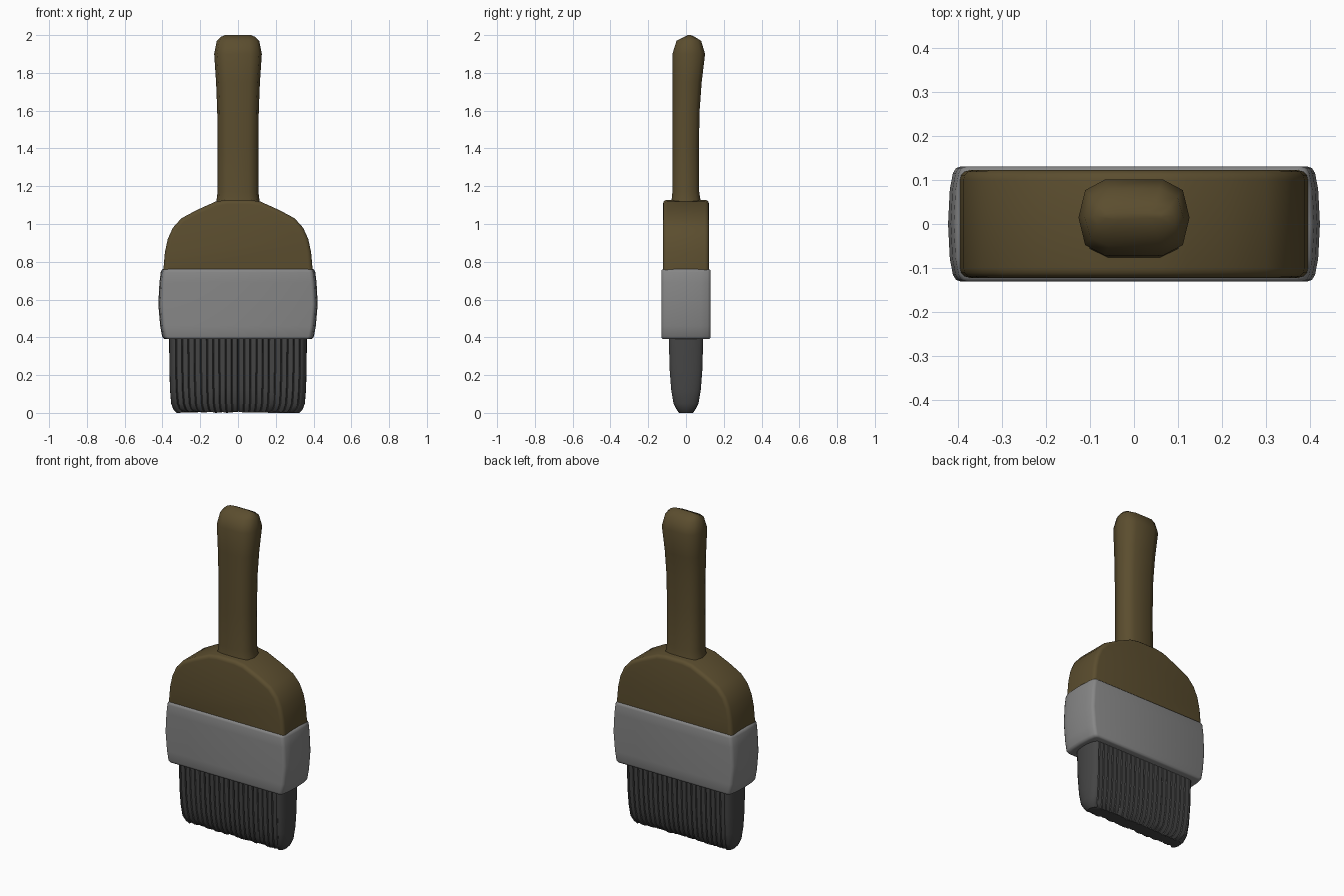
import bpy, bmesh, math, random

if "Cube" in bpy.data.objects:
    bpy.data.objects.remove(bpy.data.objects["Cube"])

random.seed(3)


def material(name, rgb):
    m = bpy.data.materials.new(name)
    m.diffuse_color = (*rgb, 1)
    m.use_nodes = True
    m.node_tree.nodes["Principled BSDF"].inputs["Base Color"].default_value = m.diffuse_color
    return m


def finish(name, bm, mat, angle):
    bmesh.ops.recalc_face_normals(bm, faces=bm.faces)
    me = bpy.data.meshes.new(name)
    bm.to_mesh(me)
    bm.free()
    ob = bpy.data.objects.new(name, me)
    bpy.context.collection.objects.link(ob)
    me.materials.append(mat)
    bpy.ops.object.select_all(action='DESELECT')
    ob.select_set(True)
    bpy.context.view_layer.objects.active = ob
    bpy.ops.object.shade_smooth_by_angle(angle=math.radians(angle))
    return ob


def loft(name, rings, mat, angle=40):
    """Skin a stack of equal-length point rings and cap both ends."""
    bm = bmesh.new()
    loops = [[bm.verts.new(p) for p in ring] for ring in rings]
    n = len(loops[0])
    for a, b in zip(loops, loops[1:]):
        for i in range(n):
            j = (i + 1) % n
            bm.faces.new((a[i], a[j], b[j], b[i]))
    bm.faces.new(loops[0][::-1])
    bm.faces.new(loops[-1])
    return finish(name, bm, mat, angle)


def four_way(quarter):
    """Mirror a quarter outline (from +x axis round to the +y side) into a full loop."""
    half = quarter + [(-x, y) for x, y in quarter[::-1]]
    return half + [(x, -y) for x, y in half[::-1] if y > 1e-6]


wood = material("wood", (0.105, 0.075, 0.028))
metal = material("metal", (0.24, 0.24, 0.24))
hair = material("hair", (0.06, 0.06, 0.06))

# Handle: ten-sided grip, flaring to the back near its tip
section = four_way([(1, 0), (0.88, 0.72), (0.52, 1)])
grip = [  # z, half width, y front, y back
    (1.06, 0.125, -0.085, 0.085), (1.13, 0.113, -0.076, 0.076), (1.17, 0.108, -0.072, 0.070),
    (1.40, 0.108, -0.072, 0.068), (1.60, 0.110, -0.072, 0.072), (1.75, 0.116, -0.072, 0.083),
    (1.90, 0.126, -0.072, 0.101), (1.97, 0.112, -0.050, 0.080), (1.99, 0.092, -0.010, 0.047),
    (2.00, 0.070, 0.010, 0.026)]
loft("handle", [[(x * w, (f + b) / 2 + y * (b - f) / 2, z) for x, y in section]
                for z, w, f, b in grip], wood, 60)

# Shoulder: domed outline extruded front to back with rounded rims
right = [(0.395, 0.70), (0.395, 0.76), (0.387, 0.85), (0.372, 0.92), (0.345, 0.98),
         (0.30, 1.03), (0.22, 1.073), (0.12, 1.118), (0.06, 1.128)]
outline = right + [(-x, z) for x, z in right[::-1]]
bm = bmesh.new()
face = bm.faces.new([bm.verts.new((x, -0.122, z)) for x, z in outline])
ext = bmesh.ops.extrude_face_region(bm, geom=[face])
bmesh.ops.translate(bm, vec=(0, 0.244, 0),
                    verts=[v for v in ext["geom"] if isinstance(v, bmesh.types.BMVert)])
rims = [e for e in bm.edges if abs(e.verts[0].co.y - e.verts[1].co.y) < 1e-5]
bmesh.ops.bevel(bm, geom=rims, offset=0.022, segments=3, profile=0.5, affect='EDGES')
finish("shoulder", bm, wood, 50)

# Ferrule: slightly bulging band with softened edges
band = [(0.390, 0.385, 0.120), (0.394, 0.395, 0.128), (0.405, 0.402, 0.131),
        (0.46, 0.412, 0.131), (0.575, 0.422, 0.131), (0.69, 0.416, 0.131),
        (0.745, 0.409, 0.131), (0.757, 0.404, 0.128), (0.762, 0.396, 0.120)]
loft("ferrule", [[(x, y, z) for x, y in four_way(
    [(w, 0), (w - 0.004, 0.6 * d), (w - 0.011, 0.88 * d), (w - 0.018, 0.97 * d),
     (w - 0.03, d)])] for z, w, d in band], metal, 50)

# Bristles: tapered tuft with rounded ends and vertical grooves front and back
TUFTS = 20
grooves = [-0.9 + 1.8 * i / TUFTS for i in range(TUFTS + 1)]
depth = {s: [random.uniform(0.004, 0.011) for _ in grooves] for s in (1, -1)}
uneven = {s: [random.uniform(0, 0.009) for _ in grooves] for s in (1, -1)}


def bristle_ring(z, w, d, tip):
    pts = []
    for s in (1, -1):
        # rounded end, then the grooved face running across to the other end
        for k in range(5):
            a = math.radians(-36 + 18 * k + 36)
            pts.append((s * w * (0.91 + 0.09 * math.cos(a)), s * d * math.sin(a), z))
        for i in reversed(range(len(grooves))):
            x = s * grooves[i] * w
            for off, cut in ((0.004, 0), (0, depth[s][i]), (-0.004, 0)):
                pts.append((x + s * off, s * (d - cut), z + tip * uneven[s][i]))
        for k in range(4):
            a = math.radians(108 + 18 * k)
            pts.append((s * w * (-0.91 + 0.09 * math.cos(a)), s * d * math.sin(a), z))
    # keep one half-turn per side: front and back faces share the same end caps
    return pts


tuft = [(0.0, 0.325, 0.038, 1), (0.018, 0.342, 0.050, 0.5), (0.05, 0.354, 0.066, 0),
        (0.12, 0.360, 0.078, 0), (0.22, 0.363, 0.086, 0), (0.42, 0.365, 0.092, 0)]
loft("bristles", [bristle_ring(*t) for t in tuft], hair, 40)
